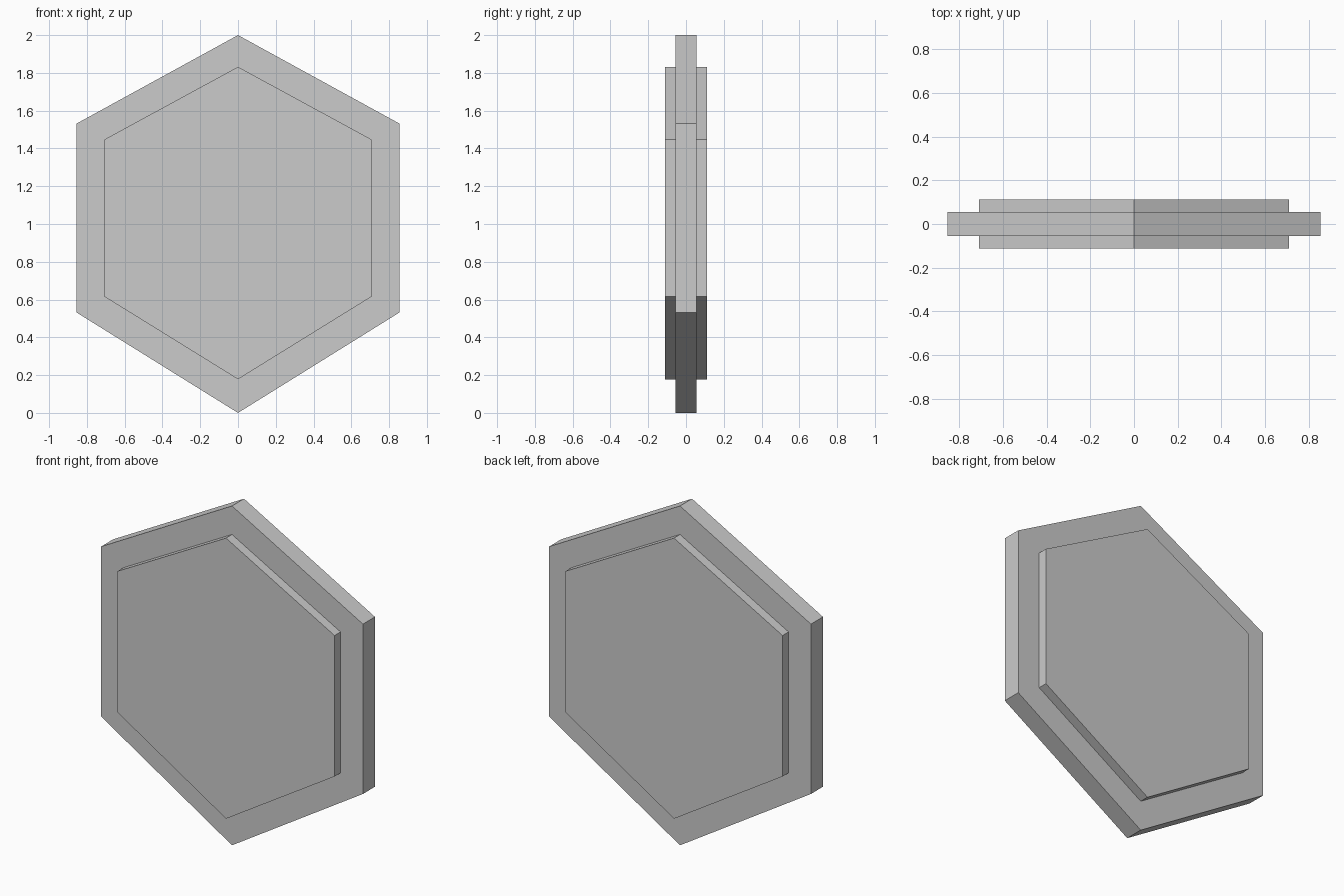
import bpy
import bmesh

if "Cube" in bpy.data.objects:
    bpy.data.objects.remove(bpy.data.objects["Cube"])


def hexagon(half_width, top, upper, lower, bottom):
    """Six (x, z) points of a pointed-top hexagon."""
    w = half_width
    return [(0, top), (-w, upper), (-w, lower), (0, bottom), (w, lower), (w, upper)]


rim = hexagon(0.854, 2.0, 1.532, 0.531, 0.0)
panel = hexagon(0.708, 1.832, 1.447, 0.616, 0.178)
rim_y, panel_y = 0.056, 0.112

# Stacked outlines from front to back: raised panel, rim, raised panel
sections = [(panel, -panel_y), (panel, -rim_y), (rim, -rim_y),
            (rim, rim_y), (panel, rim_y), (panel, panel_y)]

bm = bmesh.new()
rings = [[bm.verts.new((x, y, z)) for x, z in outline] for outline, y in sections]

# Walls and steps between neighbouring outlines
for a, b in zip(rings, rings[1:]):
    for i in range(6):
        j = (i + 1) % 6
        bm.faces.new((a[i], a[j], b[j], b[i]))

# Front and back panel faces
bm.faces.new(rings[0])
bm.faces.new(rings[-1])
bmesh.ops.recalc_face_normals(bm, faces=bm.faces)

mesh = bpy.data.meshes.new("hexagonal_plaque")
bm.to_mesh(mesh)
bm.free()
plaque = bpy.data.objects.new("hexagonal_plaque", mesh)
bpy.context.collection.objects.link(plaque)
